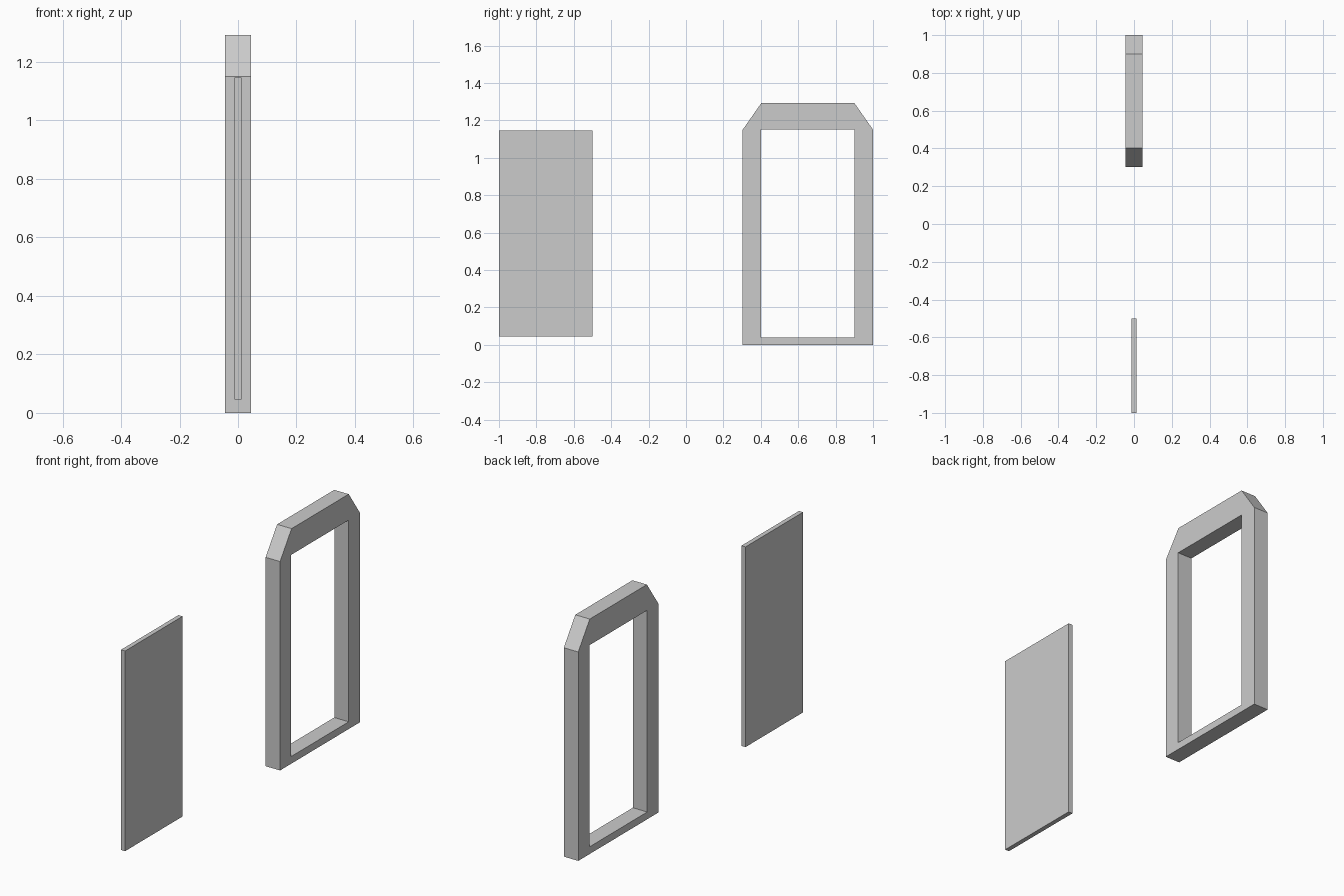
import bpy, bmesh

if "Cube" in bpy.data.objects:
    bpy.data.objects.remove(bpy.data.objects["Cube"])

def slab(name, loops, half):
    """Extrude closed (y, z) loops along x; later loops are holes."""
    bm = bmesh.new()
    edges = []
    for pts in loops:
        vs = [bm.verts.new((-half, y, z)) for y, z in pts]
        edges += [bm.edges.new((vs[i - 1], vs[i])) for i in range(len(vs))]
    bmesh.ops.triangle_fill(bm, edges=edges, use_beauty=True, normal=(1, 0, 0))
    ext = bmesh.ops.extrude_face_region(bm, geom=bm.faces[:], use_keep_orig=True)
    moved = [g for g in ext["geom"] if isinstance(g, bmesh.types.BMVert)]
    bmesh.ops.translate(bm, verts=moved, vec=(2 * half, 0, 0))
    bmesh.ops.recalc_face_normals(bm, faces=bm.faces[:])
    me = bpy.data.meshes.new(name)
    bm.to_mesh(me)
    bm.free()
    ob = bpy.data.objects.new(name, me)
    bpy.context.collection.objects.link(ob)
    return ob

def rect(y0, y1, z0, z1):
    return [(y0, z0), (y1, z0), (y1, z1), (y0, z1)]

# door frame: chamfered top corners, rectangular opening
outline = [(0.303, 0), (1, 0), (1, 1.15), (0.9, 1.293), (0.403, 1.293), (0.303, 1.15)]
slab("door_frame", [outline, rect(0.4, 0.9, 0.04, 1.15)], 0.044)

# loose door panel beside the frame
slab("door_panel", [rect(-1, -0.5, 0.045, 1.147)], 0.0125)
